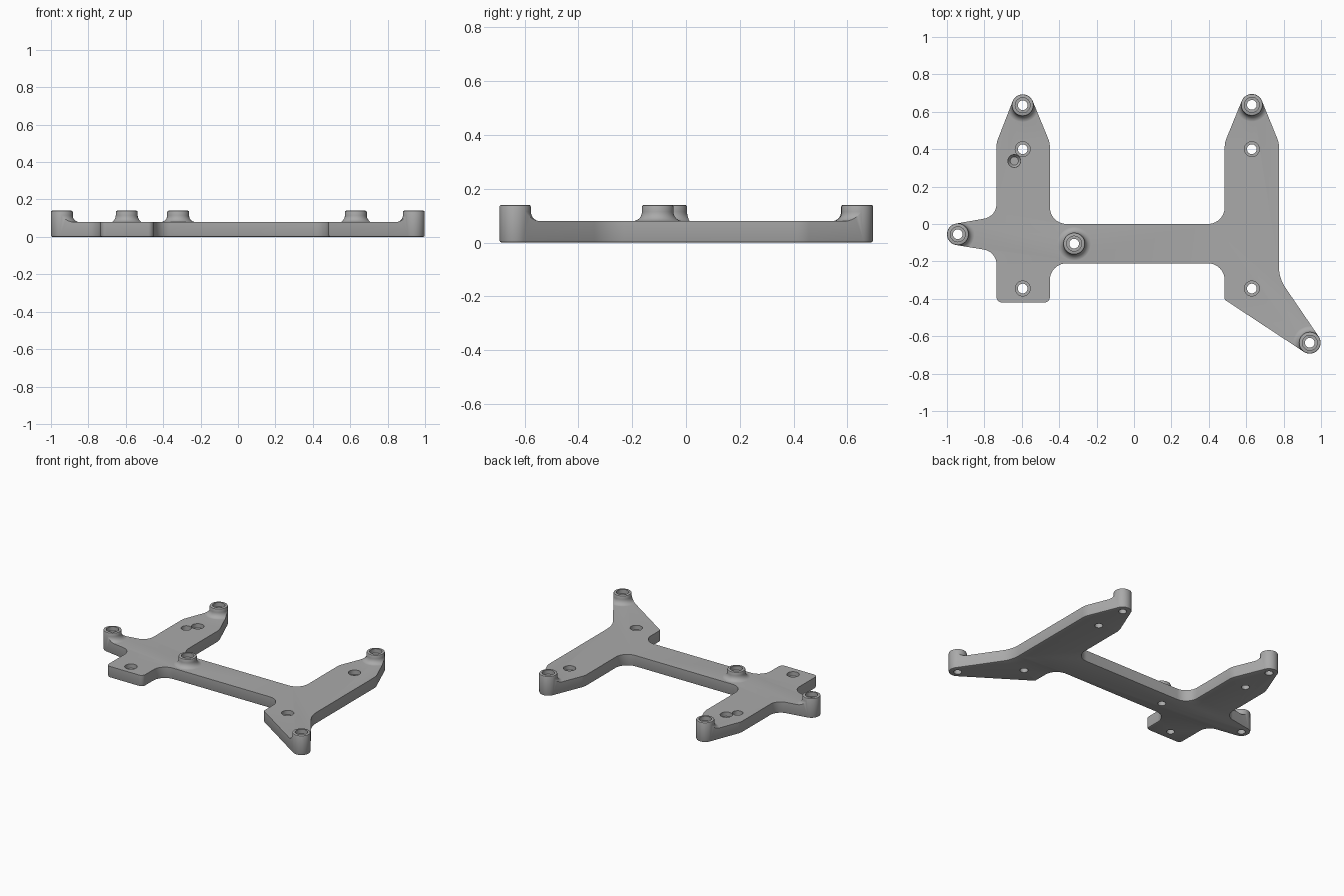
import bpy, bmesh, math
from mathutils import Vector

if "Cube" in bpy.data.objects:
    bpy.data.objects.remove(bpy.data.objects["Cube"], do_unlink=True)

PLATE, TOP, TIP = 0.08, 0.14, 0.058

grey = bpy.data.materials.new("grey metal")
grey.use_nodes = True
grey.diffuse_color = (0.4, 0.4, 0.4, 1)
grey.node_tree.nodes["Principled BSDF"].inputs["Base Color"].default_value = (0.4, 0.4, 0.4, 1)


def make_object(name, bm):
    bmesh.ops.recalc_face_normals(bm, faces=bm.faces[:])
    mesh = bpy.data.meshes.new(name)
    bm.to_mesh(mesh)
    bm.free()
    mesh.materials.append(grey)
    obj = bpy.data.objects.new(name, mesh)
    bpy.context.collection.objects.link(obj)
    return obj


def lathe(name, profile, x, y, n=48):
    """Closed solid of revolution from (radius, z) pairs, bottom to top."""
    bm = bmesh.new()
    rings = [[bm.verts.new((x + r * math.cos(2 * math.pi * i / n),
                            y + r * math.sin(2 * math.pi * i / n), z))
              for i in range(n)] for r, z in profile]
    for a, b in zip(rings, rings[1:]):
        for i in range(n):
            j = (i + 1) % n
            bm.faces.new((a[i], a[j], b[j], b[i]))
    bm.faces.new(rings[0])
    bm.faces.new(rings[-1])
    return make_object(name, bm)


def combine(target, other, operation):
    mod = target.modifiers.new(operation, 'BOOLEAN')
    mod.operation, mod.solver, mod.object = operation, 'EXACT', other
    bpy.context.view_layer.objects.active = target
    bpy.ops.object.modifier_apply(modifier=mod.name)
    bpy.data.objects.remove(other, do_unlink=True)


def tip_arc(prev, centre, nxt, steps=20):
    """Arc round a tip, tangent to the lines from both neighbours."""
    def tangent(p, sign):
        d = p - centre
        return math.atan2(d.y, d.x) + sign * math.acos(TIP / d.length)
    a, b = tangent(prev, 1), tangent(nxt, -1)
    sweep = (b - a) % (2 * math.pi)
    return [centre + TIP * Vector((math.cos(a + sweep * i / steps),
                                   math.sin(a + sweep * i / steps)))
            for i in range(steps + 1)]


def fillet(prev, p, nxt, radius, steps=10):
    """Rounded corner."""
    u, v = (prev - p).normalized(), (nxt - p).normalized()
    half = u.angle(v) / 2
    centre = p + (u + v).normalized() * radius / math.sin(half)
    start = p + u * radius / math.tan(half) - centre
    end = p + v * radius / math.tan(half) - centre
    turn = start.angle(end)
    return [centre + (start * math.sin(turn * (1 - i / steps)) + end * math.sin(turn * i / steps))
            / math.sin(turn) for i in range(steps + 1)]


# Outline, counter-clockwise: x, y, corner radius (None marks a round tip)
corners = [
    (-0.735, -0.42, 0.03), (-0.45, -0.42, 0.03), (-0.45, -0.21, 0.09),
    (0.485, -0.21, 0.09), (0.485, -0.405, 0.012), (0.94, -0.635, None),
    (0.775, -0.29, 0.2), (0.775, 0.435, 0.12), (0.63, 0.637, None),
    (0.485, 0.435, 0.12), (0.485, 0, 0.09), (-0.45, 0, 0.09),
    (-0.45, 0.435, 0.12), (-0.595, 0.635, None), (-0.735, 0.435, 0.12),
    (-0.735, 0.04, 0.08), (-0.942, -0.055, None), (-0.735, -0.148, 0.08)]

path = []
for i, (x, y, r) in enumerate(corners):
    prev, nxt = corners[i - 1], corners[(i + 1) % len(corners)]
    if r is None:
        path += [(q, 0) for q in tip_arc(Vector(prev[:2]), Vector((x, y)), Vector(nxt[:2]))]
    else:
        path.append((Vector((x, y)), r))
outline = []
for i, (p, r) in enumerate(path):
    outline += fillet(path[i - 1][0], p, path[(i + 1) % len(path)][0], r) if r else [p]

# Tall prism of the outline, with its lower rim bevelled
bm = bmesh.new()
base = bm.faces.new([bm.verts.new((p.x, p.y, 0)) for p in outline])
extruded = bmesh.ops.extrude_face_region(bm, geom=[base], use_keep_orig=True)
bmesh.ops.translate(bm, vec=(0, 0, 0.2),
                    verts=[g for g in extruded["geom"] if isinstance(g, bmesh.types.BMVert)])
rim = [e for e in bm.edges if all(v.co.z < 0.001 for v in e.verts)]
bmesh.ops.bevel(bm, geom=rim, offset=0.008, segments=2, profile=0.5, affect='EDGES')
bracket = make_object("mounting_bracket", bm)

# Slab plus flared bosses, trimmed to the outline
bm = bmesh.new()
bmesh.ops.create_cube(bm, size=1)
for v in bm.verts:
    v.co = (v.co.x * 3, v.co.y * 3, PLATE if v.co.z > 0 else -0.1)
body = make_object("plate_body", bm)

bosses = [(x, y) for x, y, r in corners if r is None] + [(-0.32, -0.105)]
R, F = TIP + 0.0006, 0.035
flare = [(R + F, 0.04)]
flare += [(R + F - F * math.sin(a), PLATE - 0.0005 + F - F * math.cos(a))
          for a in (math.pi / 2 * i / 7 for i in range(8))]
flare += [(R, TOP - 0.007), (R - 0.002, TOP - 0.002), (R - 0.007, TOP)]
for x, y in bosses:
    combine(body, lathe("boss", flare, x, y), 'UNION')
combine(bracket, body, 'INTERSECT')

# Stepped screw holes through bosses and plate
flat_holes = [(x, y) for x in (-0.595, 0.63) for y in (0.4, -0.345)]
for spots, height in ((bosses, TOP), (flat_holes, PLATE)):
    for x, y in spots:
        step = height - 0.03
        profile = [(0.026, -0.05), (0.026, step), (0.04, step), (0.04, 0.25)]
        combine(bracket, lathe("screw_hole", profile, x, y, 32), 'DIFFERENCE')

# Blind locating hole
combine(bracket, lathe("locating_hole", [(0.022, 0.035), (0.034, 0.05), (0.034, 0.25)],
                       -0.64, 0.337, 32), 'DIFFERENCE')

bracket.select_set(True)
bpy.context.view_layer.objects.active = bracket
bpy.ops.object.shade_smooth_by_angle(angle=math.radians(30))
